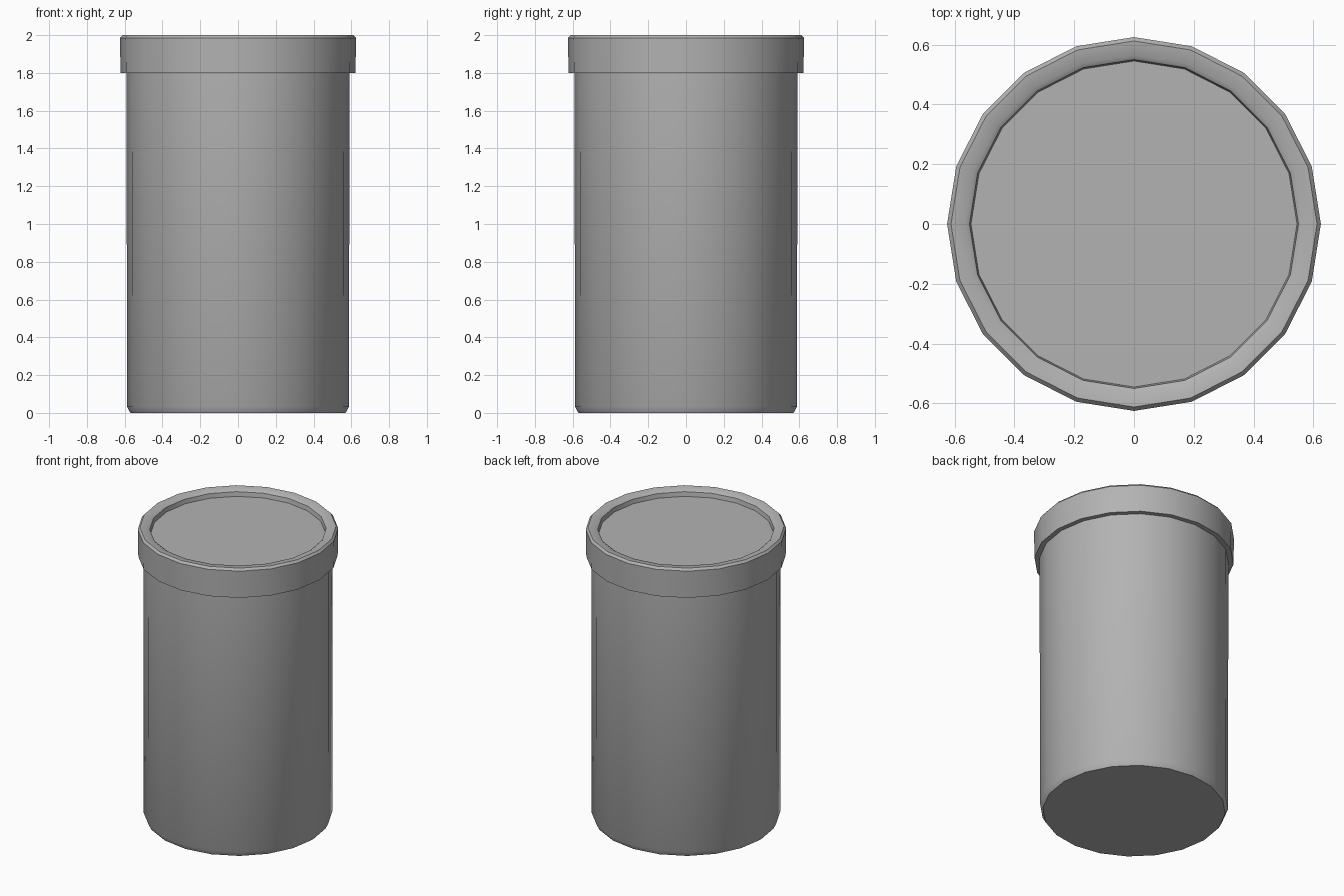
import bpy
import bmesh
from math import cos, sin, pi, radians

cube = bpy.data.objects.get("Cube")
if cube:
    bpy.data.objects.remove(cube, do_unlink=True)

SIDES = 20

# Plain grey plastic for the whole canister
GREY = (0.45, 0.45, 0.45, 1)
grey = bpy.data.materials.new("grey_plastic")
grey.use_nodes = True
grey.diffuse_color = GREY
grey.node_tree.nodes["Principled BSDF"].inputs["Base Color"].default_value = GREY


def turned_part(name, profile, cap_first=False, cap_last=False):
    """Revolve (radius, height) points around z, with optional end caps."""
    bm = bmesh.new()
    rings = []
    for r, z in profile:
        rings.append([bm.verts.new((r * cos(2 * pi * i / SIDES), r * sin(2 * pi * i / SIDES), z))
                      for i in range(SIDES)])
    for low, high in zip(rings, rings[1:]):
        for i in range(SIDES):
            j = (i + 1) % SIDES
            bm.faces.new((low[i], low[j], high[j], high[i]))
    if cap_first:
        bm.faces.new(rings[0][::-1])
    if cap_last:
        bm.faces.new(rings[-1])
    mesh = bpy.data.meshes.new(name)
    bm.to_mesh(mesh)
    bm.free()
    mesh.materials.append(grey)
    obj = bpy.data.objects.new(name, mesh)
    bpy.context.collection.objects.link(obj)
    bpy.ops.object.select_all(action='DESELECT')
    obj.select_set(True)
    bpy.context.view_layer.objects.active = obj
    bpy.ops.object.shade_smooth_by_angle(angle=radians(35))
    return obj


# Body: straight tube with a small chamfer round the flat base
turned_part("canister_body", [(0.57, 0), (0.588, 0.035), (0.59, 1.8)], cap_first=True)

# Lid: overhanging band, softened rim and shallow recessed top
turned_part("snap_lid", [(0.59, 1.8), (0.622, 1.8), (0.625, 1.985), (0.612, 2.0),
                         (0.565, 1.995), (0.55, 1.985), (0.545, 1.955)], cap_last=True)
